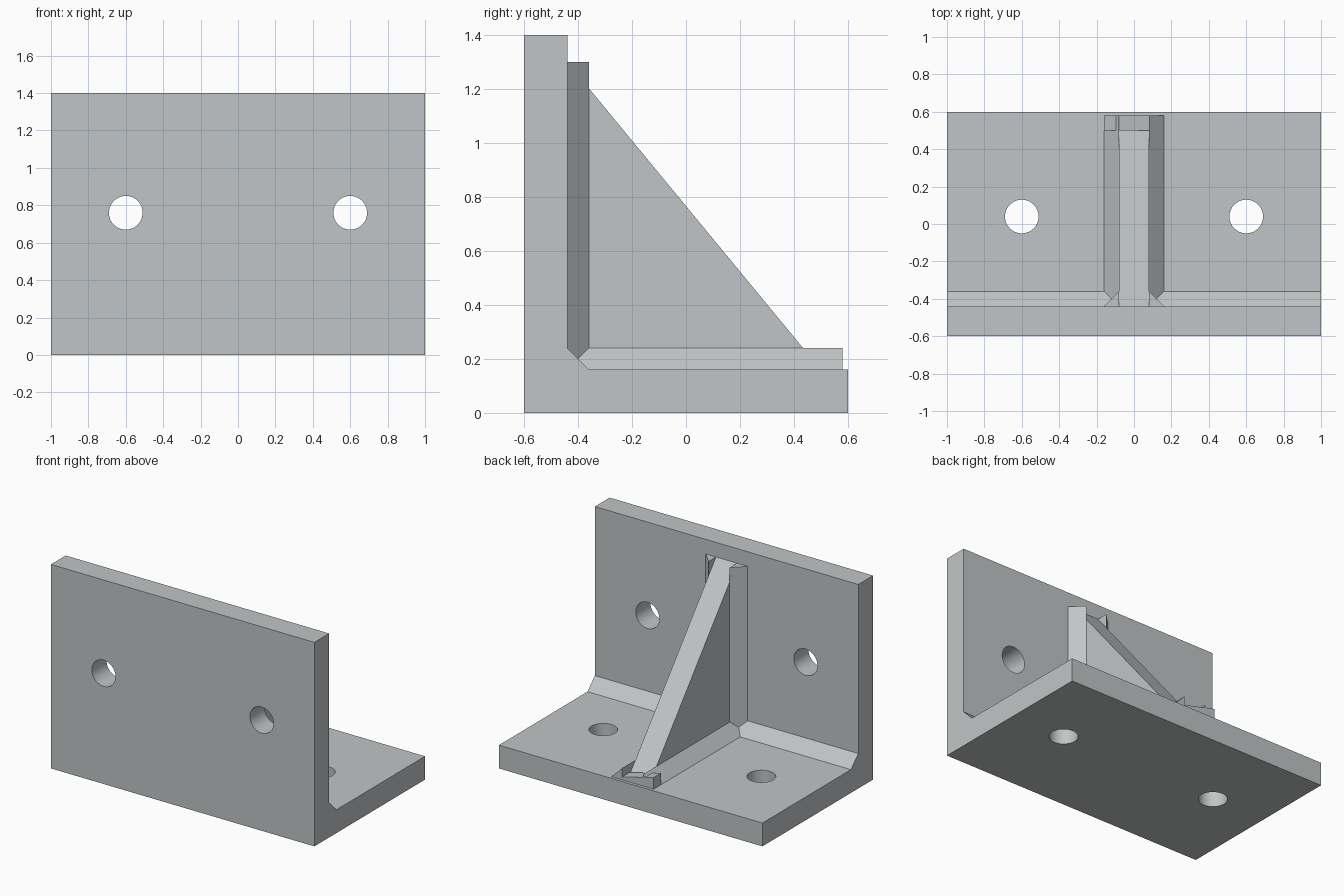
import bpy, bmesh, math
from mathutils import Vector, Matrix

if "Cube" in bpy.data.objects:
    bpy.data.objects.remove(bpy.data.objects["Cube"])

steel = bpy.data.materials.new("light_grey_steel")
steel.diffuse_color = (0.53, 0.56, 0.57, 1)
steel.use_nodes = True
steel.node_tree.nodes["Principled BSDF"].inputs["Base Color"].default_value = steel.diffuse_color


def prism(name, pts, axis, a, b):
    """Extrude a 2D profile along an axis (x: y,z  y: x,z  z: x,y) from a to b."""
    def place(p, t):
        return {"x": (t, p[0], p[1]), "y": (p[0], t, p[1]), "z": (p[0], p[1], t)}[axis]
    bm = bmesh.new()
    lo = [bm.verts.new(place(p, a)) for p in pts]
    hi = [bm.verts.new(place(p, b)) for p in pts]
    bm.faces.new(lo)
    bm.faces.new(hi)
    for i in range(len(pts)):
        j = (i + 1) % len(pts)
        bm.faces.new((lo[i], lo[j], hi[j], hi[i]))
    bmesh.ops.recalc_face_normals(bm, faces=bm.faces)
    me = bpy.data.meshes.new(name)
    bm.to_mesh(me)
    bm.free()
    me.materials.append(steel)
    ob = bpy.data.objects.new(name, me)
    bpy.context.collection.objects.link(ob)
    return ob


# Angle plate: L profile with a chamfered inner corner
bracket = prism("angle_plate", [(-0.6, 0), (0.6, 0), (0.6, 0.16), (-0.36, 0.16),
                                (-0.44, 0.24), (-0.44, 1.4), (-0.6, 1.4)], "x", -1, 1)

# Bolt holes: two through the wall, two through the base
bm = bmesh.new()
for x in (-0.6, 0.6):
    for m in (Matrix.Translation((x, 0.04, 0.08)),
              Matrix.Translation((x, -0.52, 0.76)) @ Matrix.Rotation(math.pi / 2, 4, "X")):
        bmesh.ops.create_cone(bm, cap_ends=True, segments=48, radius1=0.09,
                              radius2=0.09, depth=0.24, matrix=m)
me = bpy.data.meshes.new("hole_cutter")
bm.to_mesh(me)
bm.free()
me.materials.append(steel)
cutter = bpy.data.objects.new("hole_cutter", me)
cutter.hide_render = True
bpy.context.collection.objects.link(cutter)
mod = bracket.modifiers.new("holes", "BOOLEAN")
mod.operation = "DIFFERENCE"
mod.solver = "EXACT"
mod.object = cutter
bpy.context.view_layer.objects.active = bracket
bracket.select_set(True)
bpy.ops.object.modifier_apply(modifier="holes")
bpy.data.objects.remove(cutter)
bpy.ops.object.shade_smooth_by_angle(angle=math.radians(30))

# Triangular gusset between wall and base
prism("gusset", [(-0.44, 0.16), (0.5, 0.16), (-0.44, 1.3)], "x", -0.08, 0.08)

# Weld fillets on both sides of the gusset
for side, s in (("left", -1), ("right", 1)):
    prism("wall_weld_" + side, [(s * 0.08, -0.44), (s * 0.16, -0.44), (s * 0.08, -0.36)],
          "z", 0.16, 1.3)
    prism("base_weld_" + side, [(s * 0.08, 0.16), (s * 0.16, 0.16), (s * 0.08, 0.24)],
          "y", -0.44, 0.58)

# Wedge across the gusset toe, sloping down towards +x
prism("toe_weld", [(-0.16, 0.16), (0.16, 0.16), (-0.16, 0.24)], "y", 0.5, 0.58)
